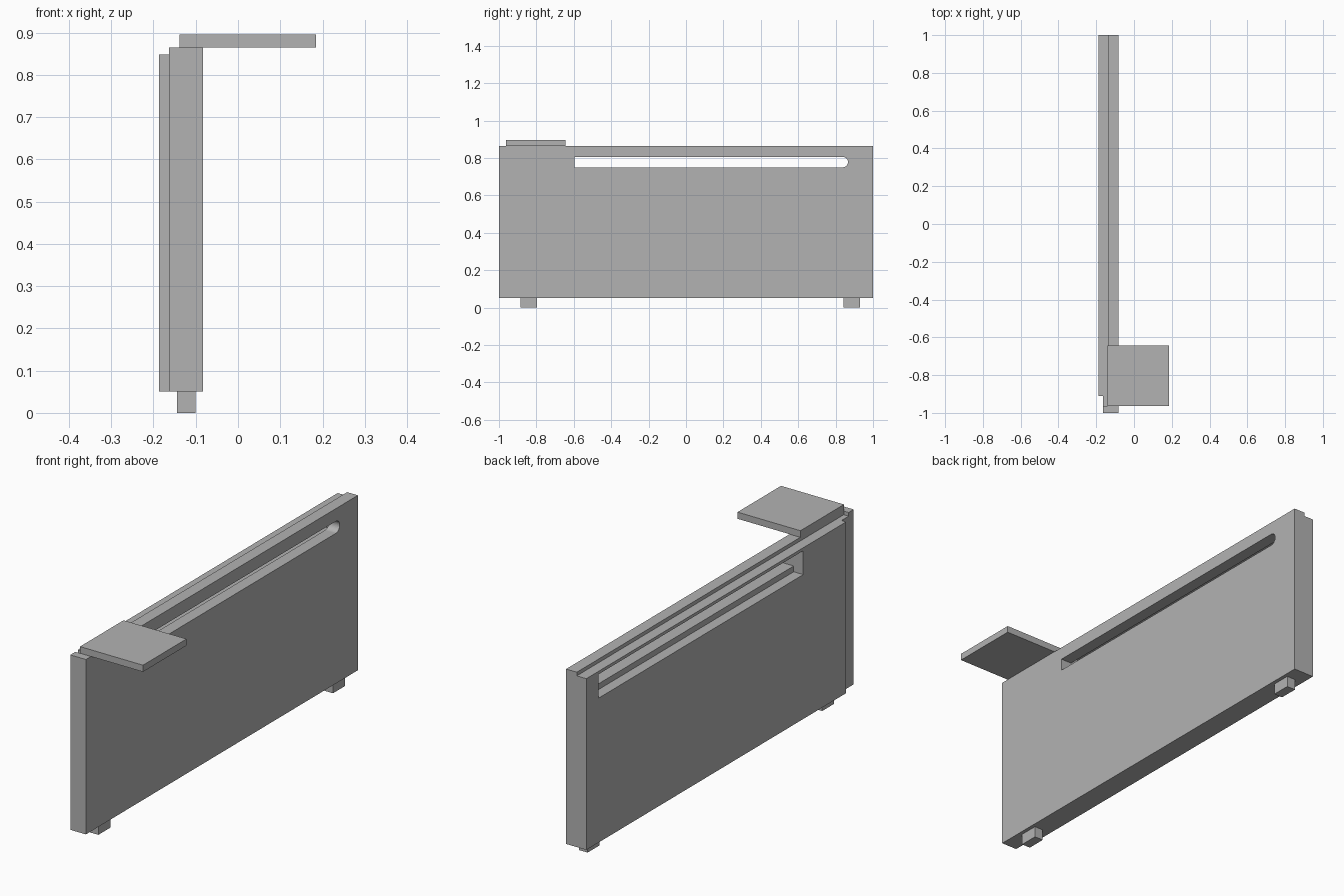
import bpy, bmesh, math
from mathutils import Vector

cube = bpy.data.objects.get("Cube")
if cube:
    bpy.data.objects.remove(cube, do_unlink=True)

grey = bpy.data.materials.new("plain grey")
grey.use_nodes = True
grey.diffuse_color = (0.45, 0.45, 0.45, 1)
grey.node_tree.nodes["Principled BSDF"].inputs["Base Color"].default_value = (0.45, 0.45, 0.45, 1)


def prism(name, points, direction):
    """Extrude a closed flat outline along a direction."""
    bm = bmesh.new()
    face = bm.faces.new([bm.verts.new(p) for p in points])
    moved = bmesh.ops.extrude_face_region(bm, geom=[face])["geom"]
    bmesh.ops.translate(bm, verts=[v for v in moved if isinstance(v, bmesh.types.BMVert)],
                        vec=Vector(direction))
    bmesh.ops.recalc_face_normals(bm, faces=bm.faces)
    mesh = bpy.data.meshes.new(name)
    bm.to_mesh(mesh)
    bm.free()
    mesh.materials.append(grey)
    obj = bpy.data.objects.new(name, mesh)
    bpy.context.collection.objects.link(obj)
    return obj


def box(name, x, y, z):
    base = [(x[0], y[0], z[0]), (x[1], y[0], z[0]), (x[1], y[1], z[0]), (x[0], y[1], z[0])]
    return prism(name, base, (0, 0, z[1] - z[0]))


def cut(target, cutter):
    cutter.hide_render = True
    cutter.hide_set(True)
    cutter.display_type = 'WIRE'
    mod = target.modifiers.new("opening", 'BOOLEAN')
    mod.operation = 'DIFFERENCE'
    mod.solver = 'EXACT'
    mod.object = cutter
    bpy.context.view_layer.objects.active = target
    bpy.ops.object.modifier_apply(modifier=mod.name)
    bpy.data.objects.remove(cutter, do_unlink=True)


outer, step, joint, face_x = -0.187, -0.163, -0.138, -0.083
base_z = 0.051

# Front panel with a short return along one end
outline = [(step, -1), (face_x, -1), (face_x, 1), (joint, 1), (joint, -0.963), (step, -0.963)]
front_panel = prism("front_panel", [(x, y, base_z) for x, y in outline], (0, 0, 0.865 - base_z))

# Long slot, square at one end and round at the other
low, high = 0.75, 0.806
radius, mid = (high - low) / 2, (high + low) / 2
slot = [(-0.25, -0.595, high), (-0.25, -0.595, low)]
for i in range(17):
    a = math.pi * (i / 16 - 0.5)
    slot.append((-0.25, 0.866 - radius + radius * math.cos(a), mid + radius * math.sin(a)))
cut(front_panel, prism("slot_cutter", slot, (0.3, 0, 0)))

# Back panel with a rebated end and a wider rectangular opening
outline = [(outer, -0.91), (step, -0.91), (step, -0.963), (joint, -0.963), (joint, 1), (outer, 1)]
back_panel = prism("back_panel", [(x, y, base_z) for x, y in outline], (0, 0, 0.848 - base_z))
cut(back_panel, box("opening_cutter", (-0.25, -0.1), (-0.595, 0.91), (0.723, 0.834)))

# Top shelf plate
box("top_plate", (-0.139, 0.185), (-0.963, -0.643), (0.865, 0.896))

# Feet
for name, y in (("front_foot", -0.84), ("rear_foot", 0.885)):
    box(name, (-0.144, -0.1), (y - 0.044, y + 0.044), (0, base_z))
